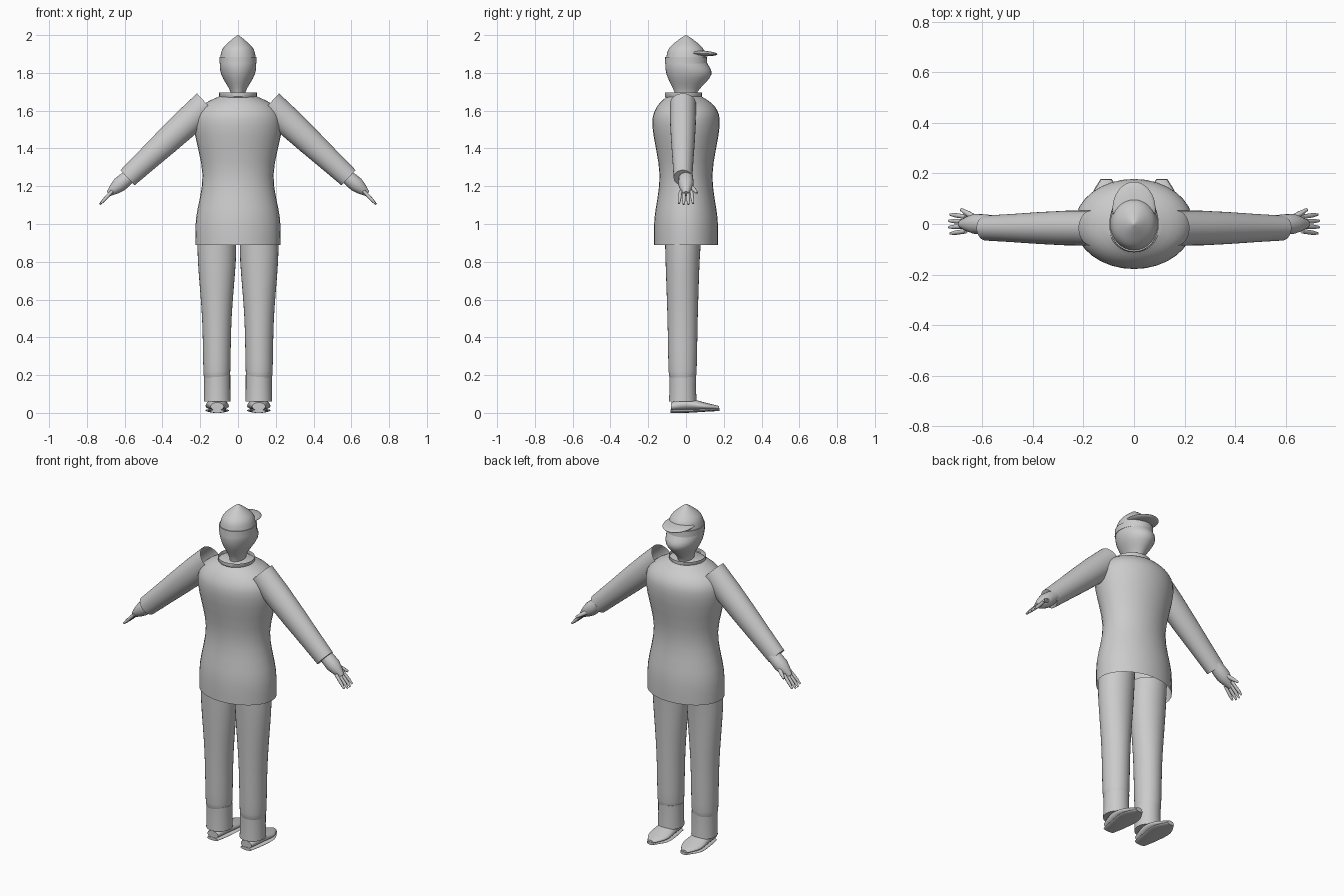
import bpy, bmesh, math
from mathutils import Vector

cube = bpy.data.objects.get("Cube")
if cube:
    bpy.data.objects.remove(cube)

mat = bpy.data.materials.new("light grey")
mat.use_nodes = True
grey = (0.6, 0.6, 0.6, 1)
mat.diffuse_color = grey
mat.node_tree.nodes["Principled BSDF"].inputs["Base Color"].default_value = grey


def finish(obj, name):
    """Name, colour and smooth-shade a part."""
    obj.name = name
    obj.data.materials.append(mat)
    bpy.ops.object.select_all(action='DESELECT')
    obj.select_set(True)
    bpy.context.view_layer.objects.active = obj
    bpy.ops.object.shade_smooth_by_angle(angle=math.radians(40))


def spline(keys, steps=4):
    """Fill in a smooth run of rows between a few key rows."""
    keys = [Vector(key) for key in keys]
    rows = []
    for i in range(len(keys) - 1):
        before, start, end = keys[max(i - 1, 0)], keys[i], keys[i + 1]
        after = keys[min(i + 2, len(keys) - 1)]
        slope_in, slope_out = (end - before) / 2, (after - start) / 2
        for step in range(steps):
            t = step / steps
            blend = t * t * (3 - 2 * t)
            rows.append(start * (1 - blend) + end * blend
                        + slope_in * (t * (1 - t) ** 2) - slope_out * (t * t * (1 - t)))
    return rows + [keys[-1]]


def loft(name, rings, sides=32, cap_start=True, cap_end=True):
    """Skin a row of elliptical rings, each (centre, half axis u, half axis v)."""
    bm = bmesh.new()
    loops = []
    for centre, u, v in rings:
        angles = [math.tau * i / sides for i in range(sides)]
        loops.append([bm.verts.new(centre + u * math.cos(a) + v * math.sin(a))
                      for a in angles])
    for lower, upper in zip(loops, loops[1:]):
        for i in range(sides):
            bm.faces.new((lower[i - 1], lower[i], upper[i], upper[i - 1]))
    if cap_start:
        bm.faces.new(loops[0])
    if cap_end:
        bm.faces.new(loops[-1])
    bmesh.ops.recalc_face_normals(bm, faces=bm.faces)
    mesh = bpy.data.meshes.new(name)
    bm.to_mesh(mesh)
    bm.free()
    obj = bpy.data.objects.new(name, mesh)
    bpy.context.collection.objects.link(obj)
    finish(obj, name)


def upright(name, rows, x=0, y=0, **options):
    """Loft upward through rows of (height, half width, half depth, forward shift)."""
    loft(name, [(Vector((x, y + shift, z)), Vector((width, 0, 0)), Vector((0, depth, 0)))
                for z, width, depth, shift in rows], **options)


def tube(name, start, end, radii, flatten=1, **options):
    """Loft from start to end through evenly spaced radii."""
    start, end = Vector(start), Vector(end)
    across = (end - start).cross(Vector((0, 1, 0))).normalized()
    along = (end - start).cross(across).normalized()
    last = len(radii) - 1
    loft(name, [(start.lerp(end, i / last), across * r, along * r * flatten)
                for i, r in enumerate(radii)], **options)


# Long coat, open at the hem
upright("coat", spline([
    (.89, .225, .17, 0), (1.03, .222, .167, 0), (1.26, .188, .14, 0),
    (1.52, .234, .178, 0), (1.62, .2, .154, 0), (1.68, .09, .085, -.01)]),
    cap_start=False)

# Flared collar, open above and below
upright("collar", [(1.66, .09, .085, 0), (1.675, .1, .098, 0), (1.695, .1, .098, 0)],
        y=-.014, cap_start=False, cap_end=False)

# Head with neck and jutting face
upright("head", spline([
    (1.64, .04, .055, 0), (1.7, .04, .062, 0), (1.79, .088, .118, .016),
    (1.86, .095, .108, 0), (1.93, .07, .08, 0)]))

# Pointed cap: band, crown and peak
upright("cap_band", [(1.85, .098, .112, 0), (1.885, .098, .11, 0)])
upright("cap_crown", spline([
    (1.88, .095, .105, 0), (1.93, .08, .09, 0), (1.975, .035, .04, 0), (2, .002, .002, 0)]))
bpy.ops.mesh.primitive_uv_sphere_add(
    segments=32, ring_count=12, location=(0, .06, 1.905), rotation=(-.06, 0, 0),
    scale=(.085, .107, .016))
finish(bpy.context.object, "cap_peak")

for side, label in ((1, "left"), (-1, "right")):
    # Sleeve, open at the shoulder
    tube(label + "_sleeve", (side * .165, -.016, 1.635), (side * .585, -.016, 1.245),
         (.077, .076, .07, .062, .055), flatten=.9, cap_start=False)

    # Wrist and palm
    tube(label + "_hand", (side * .57, 0, 1.257), (side * .685, 0, 1.16),
         (.036, .039, .04, .03, .015), sides=20)

    # Four fingers, the middle ones longest, and a thumb
    for i in range(4):
        spread = 1.5 - i
        reach = .055 - .006 * abs(spread)
        tube(f"{label}_finger_{i + 1}", (side * .665, spread * .019, 1.175),
             (side * (.68 + reach), spread * .025, 1.155 - reach),
             (.009, .009, .009, .005), sides=10)
    tube(label + "_thumb", (side * .63, .025, 1.2), (side * .685, .058, 1.165),
         (.012, .011, .006), sides=10)

    # Trouser leg, tucked in at the ankle
    upright(label + "_trouser_leg", spline([
        (.19, .064, .064, 0), (.22, .071, .074, 0), (.5, .078, .08, 0),
        (.8, .1, .09, 0), (.96, .102, .098, .004)]), x=side * .112, y=-.018)

    # Ankle gaiter
    upright(label + "_gaiter", [(.06, .071, .073, 0), (.13, .069, .07, 0), (.2, .069, .071, 0)],
            x=side * .11, y=-.017)

    # Shoe and flat sole, from heel to toe as (forward, half width, underside, top)
    shapes = {
        "shoe": [(-.08, .035, .012, .055), (0, .053, .012, .078),
                 (.1, .06, .014, .055), (.176, .02, .018, .036)],
        "sole": [(-.082, .036, 0, .018), (0, .052, 0, .02),
                 (.1, .062, .006, .022), (.178, .022, .01, .026)],
    }
    for part, keys in shapes.items():
        loft(f"{label}_{part}", [
            (Vector((side * .11, y, (low + top) / 2)), Vector((width, 0, 0)),
             Vector((0, 0, (top - low) / 2))) for y, width, low, top in spline(keys)],
            sides=24)
